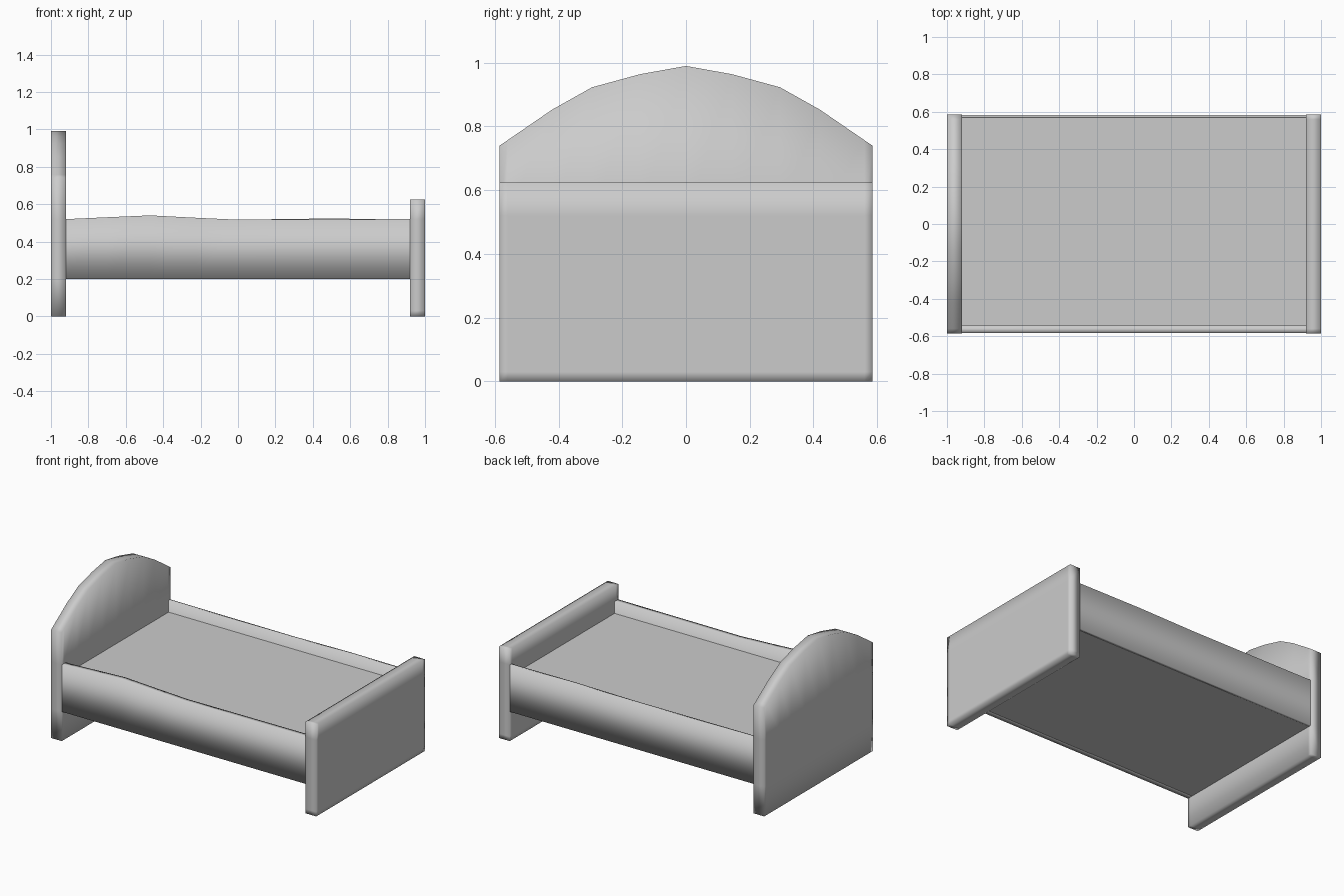
import bpy, bmesh
from mathutils import Vector

if "Cube" in bpy.data.objects:
    bpy.data.objects.remove(bpy.data.objects["Cube"])


def slab(name, columns, place, depth, smooth=True):
    """Quad grid from (u, [z, ...]) columns, extruded along the depth vector."""
    bm = bmesh.new()
    grid = [[bm.verts.new(place(u, z)) for z in zs] for u, zs in columns]
    for a, b in zip(grid, grid[1:]):
        for i in range(len(a) - 1):
            bm.faces.new((a[i], b[i], b[i + 1], a[i + 1]))
    ext = bmesh.ops.extrude_face_region(bm, geom=bm.faces[:], use_keep_orig=True)
    moved = [g for g in ext["geom"] if isinstance(g, bmesh.types.BMVert)]
    bmesh.ops.translate(bm, verts=moved, vec=Vector(depth))
    bmesh.ops.recalc_face_normals(bm, faces=bm.faces[:])
    for f in bm.faces:
        f.smooth = smooth
    me = bpy.data.meshes.new(name)
    bm.to_mesh(me)
    bm.free()
    ob = bpy.data.objects.new(name, me)
    bpy.context.collection.objects.link(ob)
    return ob


BOTTOM, RAIL_TOP, HALF_W, THICK = 0.20, 0.52, 0.585, 0.08

# Headboard: arched top, mirrored about the centre
arch = [(0.0, 0.99), (0.145, 0.964), (0.295, 0.923), (0.42, 0.853),
        (0.56, 0.757), (HALF_W, 0.74)]
outline = [(-y, z) for y, z in reversed(arch[1:])] + arch
slab("headboard", [(y, [0, BOTTOM, RAIL_TOP, z]) for y, z in outline],
     lambda y, z: (-1, y, z), (THICK, 0, 0))

# Footboard: low and straight
slab("footboard",
     [(y, [0, 0.03, BOTTOM, RAIL_TOP, 0.625]) for y in (-HALF_W, -0.56, 0.56, HALF_W)],
     lambda y, z: (1, y, z), (-THICK, 0, 0))

# Side rails: slightly wavy top edges, ends buried in the boards
front_top = [(-0.97, 0.518), (-0.92, 0.52), (-0.70, 0.53), (-0.47, 0.54),
             (-0.22, 0.527), (0.0, 0.517), (0.92, 0.52), (0.97, 0.52)]
back_top = [(-0.97, 0.52), (-0.92, 0.52), (0.0, 0.517), (0.45, 0.523),
            (0.92, 0.52), (0.97, 0.52)]
for name, tops, y, d in (("front_rail", front_top, -HALF_W + 0.001, 0.04),
                         ("back_rail", back_top, HALF_W - 0.001, -0.018)):
    slab(name, [(x, [BOTTOM, z]) for x, z in tops],
         lambda x, z, y=y: (x, y, z), (0, d, 0))

# Mattress base sunk between the rails
slab("mattress", [(-0.95, [BOTTOM, 0.44]), (0.95, [BOTTOM, 0.44])],
     lambda x, z: (x, -0.546, z), (0, 1.114, 0), smooth=False)
